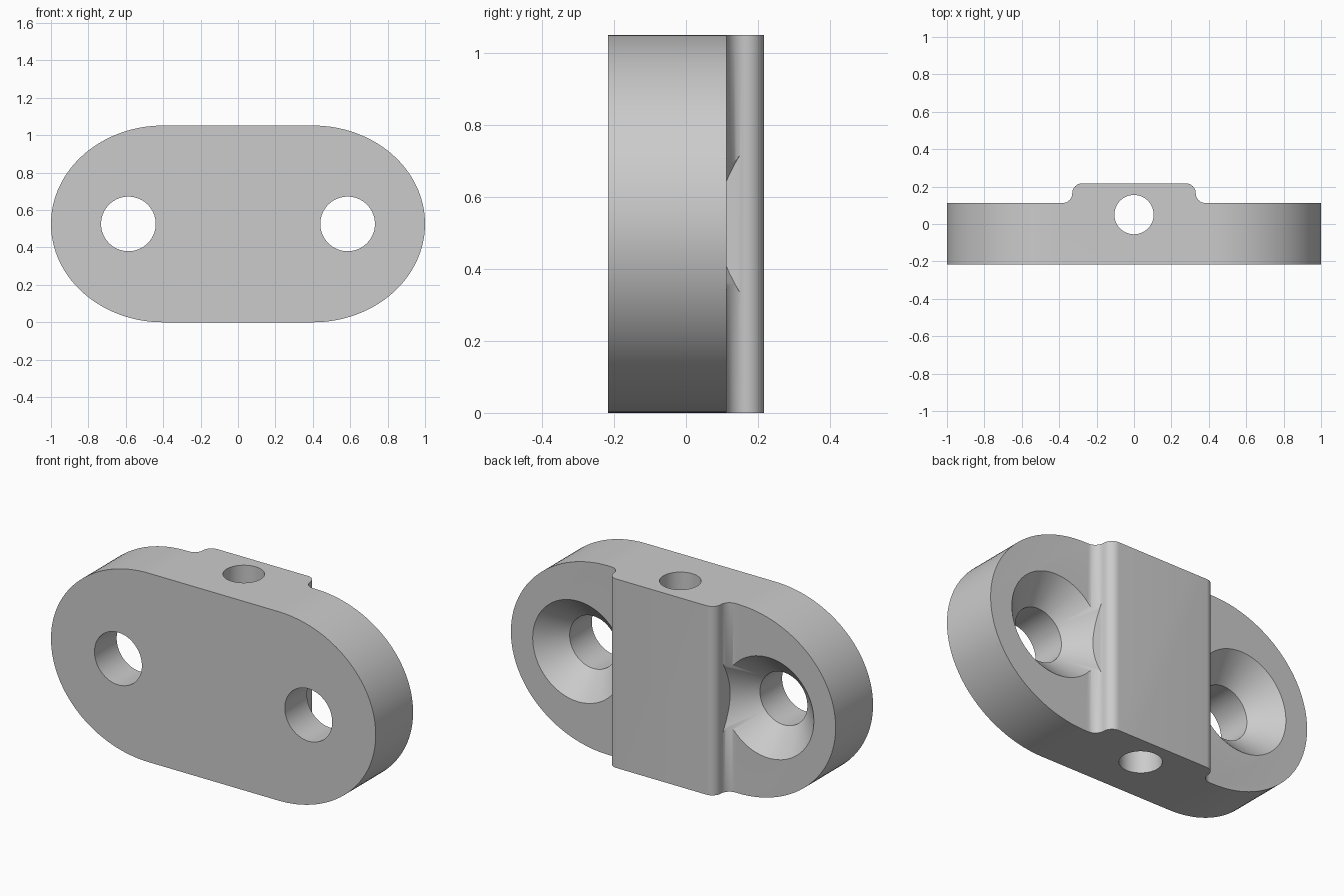
import bpy, bmesh
from math import sin, cos, pi
from mathutils import Matrix, Vector

cube = bpy.data.objects.get("Cube")
if cube:
    bpy.data.objects.remove(cube, do_unlink=True)

H = 1.052                      # plate height
FRONT, PLATE, BOSS = -0.217, 0.112, 0.217   # depths along y
WALL, R = 0.33, 0.0525         # boss half width, fillet radius
HOLE_X, HOLE_R, SINK_R = 0.586, 0.146, 0.28

grey = bpy.data.materials.new("grey")
grey.use_nodes = True
grey.diffuse_color = (0.6, 0.6, 0.6, 1)
grey.node_tree.nodes["Principled BSDF"].inputs["Base Color"].default_value = (0.6, 0.6, 0.6, 1)


def arc(cx, cy, rx, ry, a0, a1, n):
    steps = [a0 + (a1 - a0) * i / n for i in range(n + 1)]
    return [(cx + rx * cos(a), cy + ry * sin(a)) for a in steps]


def finish(bm, name):
    bmesh.ops.recalc_face_normals(bm, faces=bm.faces)
    mesh = bpy.data.meshes.new(name)
    bm.to_mesh(mesh)
    bm.free()
    mesh.materials.append(grey)
    obj = bpy.data.objects.new(name, mesh)
    bpy.context.collection.objects.link(obj)
    return obj


def prism(name, points, to_3d, direction):
    bm = bmesh.new()
    face = bm.faces.new([bm.verts.new(to_3d(u, v)) for u, v in points])
    ext = bmesh.ops.extrude_face_region(bm, geom=[face])
    verts = [g for g in ext["geom"] if isinstance(g, bmesh.types.BMVert)]
    bmesh.ops.translate(bm, verts=verts, vec=direction)
    return finish(bm, name)


def boolean(target, cutter, operation):
    mod = target.modifiers.new(cutter.name, "BOOLEAN")
    mod.object, mod.operation, mod.solver = cutter, operation, "EXACT"
    bpy.ops.object.select_all(action="DESELECT")
    bpy.context.view_layer.objects.active = target
    target.select_set(True)
    bpy.ops.object.modifier_apply(modifier=mod.name)
    bpy.data.objects.remove(cutter, do_unlink=True)


# Plan profile: plate with a filleted raised block at the back
half = [(1.2, FRONT), (1.2, PLATE)]
half += arc(WALL + R, PLATE + R, R, R, -pi / 2, -pi, 10)
half += arc(WALL - R, BOSS - R, R, R, 0, pi / 2, 10)
profile = half + [(-x, y) for x, y in reversed(half)]
body = prism("mounting_plate", profile, lambda x, y: (x, y, 0), (0, 0, H))

# Front outline with elliptical ends
outline = arc(0.4, H / 2, 0.6, H / 2, -pi / 2, pi / 2, 64)
outline += arc(-0.4, H / 2, 0.6, H / 2, pi / 2, 3 * pi / 2, 64)
boolean(body, prism("outline", outline, lambda x, z: (x, -0.5, z), (0, 1, 0)), "INTERSECT")

# Countersunk screw holes, stopped at the block's side walls
for side in (1, -1):
    bm = bmesh.new()
    top = 0.4
    stations = [(-0.4, HOLE_R), (PLATE - SINK_R + HOLE_R, HOLE_R), (top, SINK_R + top - PLATE)]
    rings = []
    for y, r in stations:
        ring = arc(side * HOLE_X, H / 2, r, r, 0, 2 * pi, 64)[:-1]
        rings.append([bm.verts.new((x, y, z)) for x, z in ring])
    for a, b in zip(rings, rings[1:]):
        for i in range(64):
            j = (i + 1) % 64
            bm.faces.new((a[i], a[j], b[j], b[i]))
    bm.faces.new(rings[0])
    bm.faces.new(rings[-1])
    cut = bmesh.ops.bisect_plane(bm, geom=bm.verts[:] + bm.edges[:] + bm.faces[:],
                                 plane_co=(side * (WALL + 0.002), 0, 0),
                                 plane_no=(-side, 0, 0), clear_outer=True)
    edges = [g for g in cut["geom_cut"] if isinstance(g, bmesh.types.BMEdge)]
    bmesh.ops.holes_fill(bm, edges=edges, sides=0)
    boolean(body, finish(bm, "countersink"), "DIFFERENCE")

# Vertical through hole
bore = arc(0, 0.05, 0.105, 0.105, 0, 2 * pi, 64)[:-1]
boolean(body, prism("bore", bore, lambda x, y: (x, y, -0.2), (0, 0, 1.5)), "DIFFERENCE")

bpy.ops.object.shade_smooth_by_angle(angle=pi / 6)
